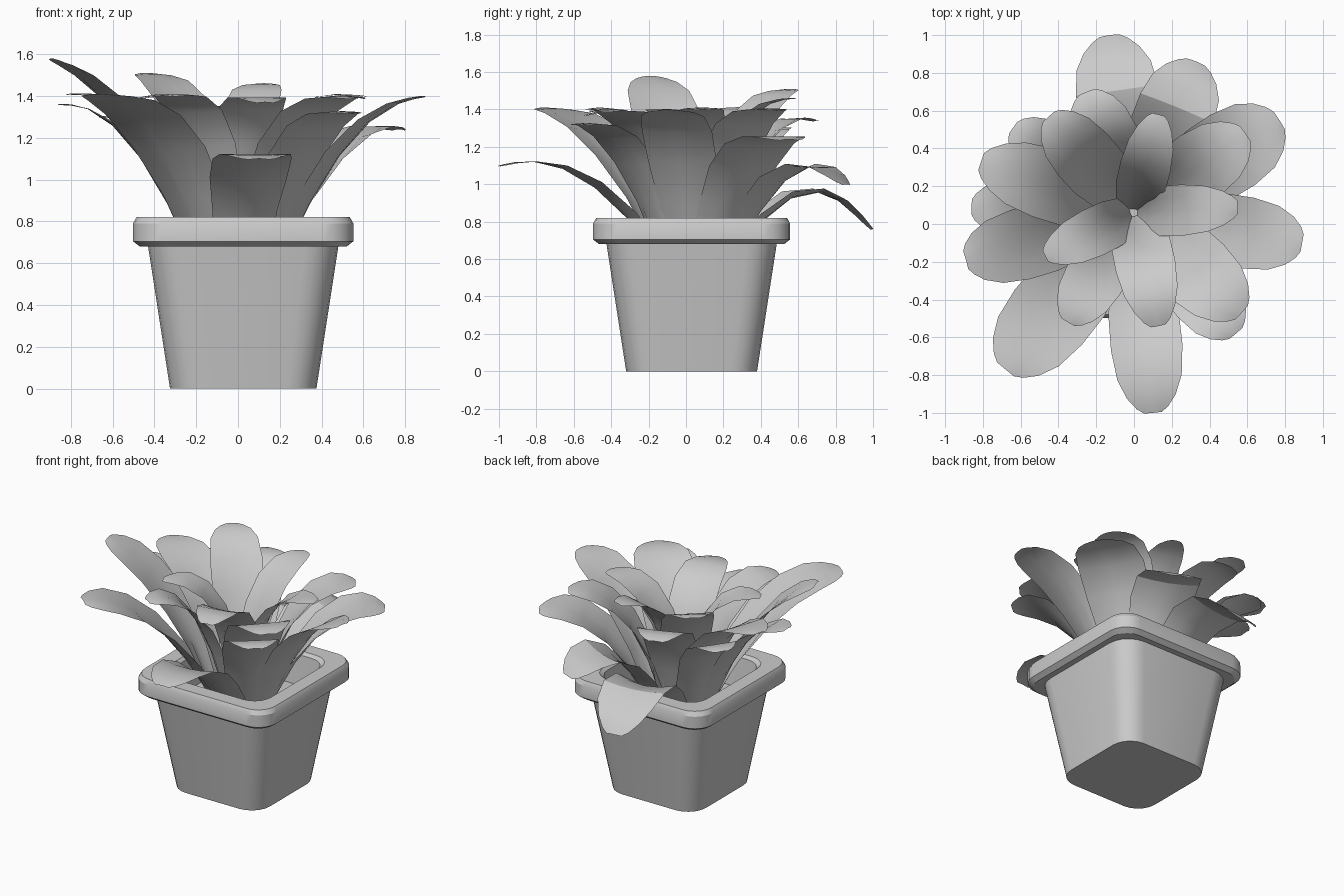
import bpy
import bmesh
import math
from mathutils import Vector

cube = bpy.data.objects.get("Cube")
if cube:
    bpy.data.objects.remove(cube, do_unlink=True)

# One plain grey for everything
grey = bpy.data.materials.new("plain_grey")
grey.use_nodes = True
grey.diffuse_color = (0.6, 0.6, 0.6, 1)
grey.node_tree.nodes["Principled BSDF"].inputs["Base Color"].default_value = grey.diffuse_color


def finish(name, bm, angle):
    mesh = bpy.data.meshes.new(name)
    bm.to_mesh(mesh)
    bm.free()
    mesh.materials.append(grey)
    obj = bpy.data.objects.new(name, mesh)
    bpy.context.collection.objects.link(obj)
    bpy.ops.object.select_all(action="DESELECT")
    obj.select_set(True)
    bpy.context.view_layer.objects.active = obj
    bpy.ops.object.shade_smooth_by_angle(angle=math.radians(angle))
    return obj


def rounded_square(bm, half, z, radius, steps=5):
    """Ring of vertices around a square with rounded corners."""
    ring = []
    for corner in range(4):
        start = corner * math.pi / 2
        middle = start + math.pi / 4
        reach = (half - radius) * math.sqrt(2)
        for i in range(steps + 1):
            a = start + i / steps * math.pi / 2
            ring.append(bm.verts.new((reach * math.cos(middle) + radius * math.cos(a),
                                      reach * math.sin(middle) + radius * math.sin(a), z)))
    return ring


# Pot: tapered wall, overhanging chamfered rim, deeply recessed soil
def build_pot():
    bm = bmesh.new()
    profile = [(0.35, 0, 0.14), (0.455, 0.68, 0.16), (0.495, 0.68, 0.12),
               (0.527, 0.705, 0.14), (0.527, 0.79, 0.14), (0.51, 0.82, 0.13),
               (0.41, 0.82, 0.13), (0.39, 0.8, 0.13), (0.36, 0.6, 0.12)]
    rings = [rounded_square(bm, *row) for row in profile]
    for low, high in zip(rings, rings[1:]):
        for i in range(len(low)):
            j = (i + 1) % len(low)
            bm.faces.new((low[i], low[j], high[j], high[i]))
    bm.faces.new(rings[0][::-1])
    bm.faces.new(rings[-1])
    pot = finish("pot", bm, 30)
    pot.location = (0.025, 0.03, 0)


CENTRE = Vector((0, 0.06, 0))
SOIL = 0.6
# Position along the leaf and share of full width there
OUTLINE = [(0, 0.7), (0.2, 0.82), (0.4, 0.98), (0.6, 1), (0.78, 0.9),
           (0.9, 0.68), (0.97, 0.44), (1, 0.25)]


def build_leaf(name, tip, width, lift, root, bend):
    """Leaf on an arching curve, cupped at the root and ridged at the tip."""
    tip = Vector(tip)
    flat = Vector((tip.x, tip.y, 0)) - CENTRE
    reach = flat.length
    out = flat.normalized()
    up = Vector((0, 0, 1))
    side = up.cross(out)
    a = CENTRE + out * root + up * SOIL
    b = CENTRE + out * (root + (reach - root) * bend) + up * (tip.z + lift)
    bm = bmesh.new()
    rows = []
    for t, share in OUTLINE:
        point = a * (1 - t) ** 2 + b * 2 * t * (1 - t) + tip * t * t
        tangent = ((b - a) * (1 - t) + (tip - b) * t).normalized()
        normal = tangent.cross(side)
        half = width * share / 2
        cup = half * (0.4 - 0.5 * t)
        rows.append([bm.verts.new(point + side * half * u + normal * cup * u * u)
                     for u in (-1, -0.5, 0, 0.5, 1)])
    for low, high in zip(rows, rows[1:]):
        for i in range(len(low) - 1):
            bm.faces.new((low[i], high[i], high[i + 1], low[i + 1]))
    finish(name, bm, 30)


# Each layer: root distance, bend, then leaves as (name, tip, width, lift)
LAYERS = [
    (0.21, 0.5, [
        ("front_leaf", (0.1, -1, 1.1), 0.38, 0.13),
        ("back_leaf", (-0.13, 1, 0.76), 0.44, 0.46),
        ("front_right_leaf", (-0.68, -0.77, 1.41), 0.46, 0.02),
        ("right_leaf", (-0.89, -0.19, 1.58), 0.38, -0.1),
        ("right_low_leaf", (-0.86, 0.09, 1.36), 0.32, 0.04),
        ("back_right_low_leaf", (-0.64, 0.51, 1.3), 0.32, 0.08),
        ("back_left_low_leaf", (0.33, 0.86, 1), 0.42, 0.32),
        ("back_left_leaf", (0.77, 0.55, 1.24), 0.44, 0.13),
        ("left_leaf", (0.89, -0.1, 1.4), 0.38, 0),
        ("front_left_low_leaf", (0.54, -0.58, 1.32), 0.36, 0.08),
    ]),
    (0.12, 0.38, [
        ("right_upper_leaf", (-0.81, 0.33, 1.41), 0.38, 0.06),
        ("front_left_upper_leaf", (0.57, -0.47, 1.39), 0.4, 0.1),
        ("back_left_upper_leaf", (0.59, 0.48, 1.4), 0.38, 0.08),
        ("back_right_upper_leaf", (-0.45, 0.57, 1.51), 0.34, 0.02),
        ("back_upper_leaf", (-0.25, 0.7, 1.34), 0.36, 0.13),
        ("front_right_upper_leaf", (-0.35, -0.52, 1.4), 0.32, 0.1),
    ]),
    (0.02, 0.22, [
        ("back_inner_leaf", (0.13, 0.58, 1.46), 0.27, 0.03),
        ("left_inner_leaf", (0.55, 0.09, 1.4), 0.27, 0.1),
        ("front_inner_leaf", (0.13, -0.54, 1.37), 0.32, 0.17),
        ("right_inner_leaf", (-0.47, -0.17, 1.39), 0.26, 0.12),
    ]),
]

build_pot()
for root, bend, leaves in LAYERS:
    for name, tip, width, lift in leaves:
        build_leaf(name, tip, width, lift, root, bend)
